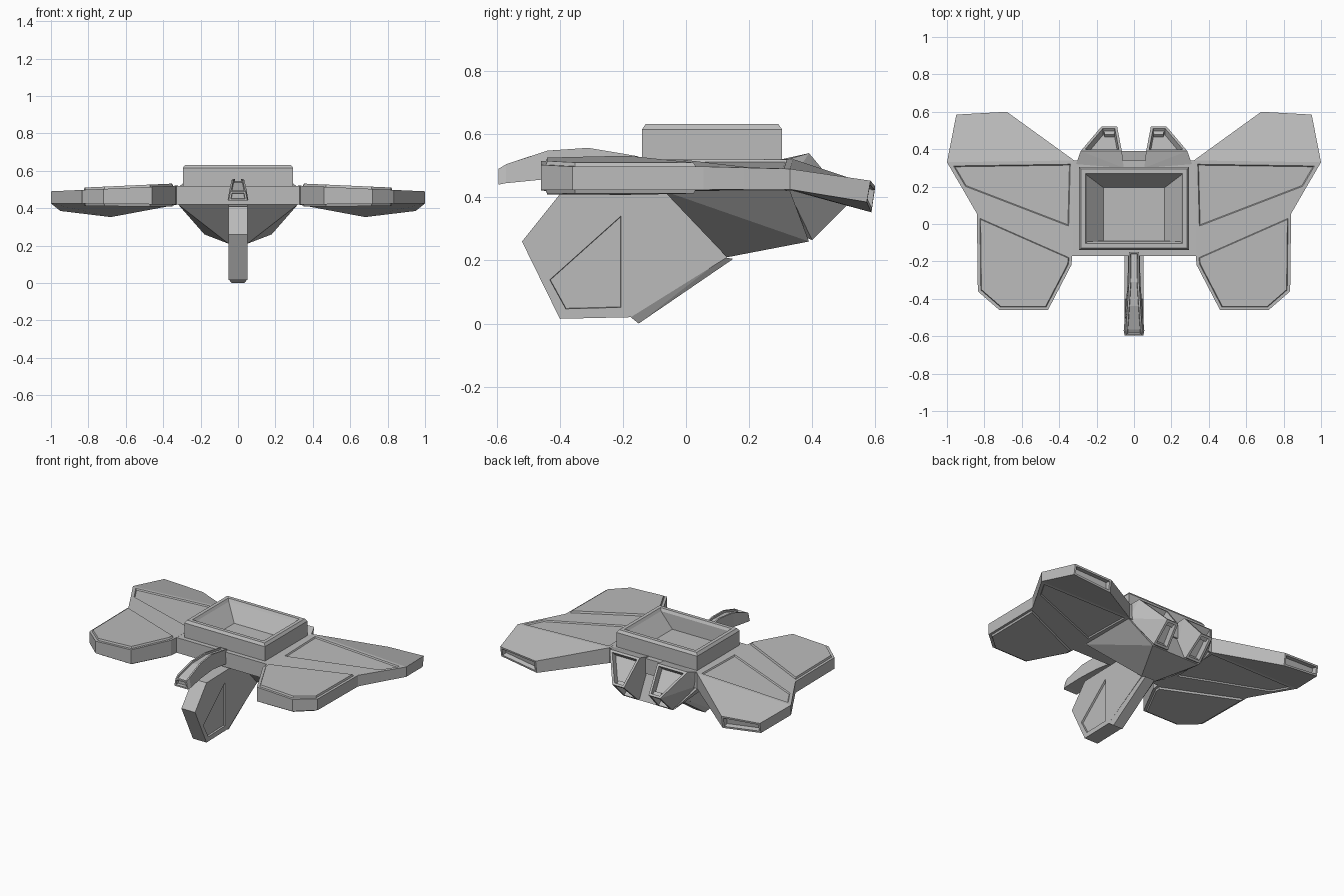
import bpy, bmesh
from mathutils import Vector

cube = bpy.data.objects.get("Cube")
if cube:
    bpy.data.objects.remove(cube, do_unlink=True)

grey = bpy.data.materials.new("hull_grey")
grey.use_nodes = True
COLOUR = (0.5, 0.5, 0.5, 1)
grey.diffuse_color = COLOUR
grey.node_tree.nodes["Principled BSDF"].inputs["Base Color"].default_value = COLOUR


def finish(name, bm, mirror=False):
    bmesh.ops.recalc_face_normals(bm, faces=bm.faces[:])
    mesh = bpy.data.meshes.new(name)
    bm.to_mesh(mesh)
    bm.free()
    mesh.materials.append(grey)
    obj = bpy.data.objects.new(name, mesh)
    bpy.context.scene.collection.objects.link(obj)
    if mirror:
        obj.modifiers.new("Mirror", 'MIRROR').use_clip = False
    return obj


def recess(bm, faces, width, depth):
    bmesh.ops.recalc_face_normals(bm, faces=bm.faces[:])
    bmesh.ops.inset_individual(bm, faces=faces, thickness=width * 0.8, use_even_offset=True)
    bmesh.ops.inset_individual(bm, faces=faces, thickness=width * 0.2, depth=depth, use_even_offset=True)


def panelled(name, points, faces, place, insets, mirror=False):
    """Two-sided plate: each named face appears on both sides, with sunk or raised panels."""
    bm = bmesh.new()
    panels = {}
    sides = []
    for side in (1, -1):
        v = {k: bm.verts.new(place(*p, side)) for k, p in points.items()}
        sides.append(v)
        for key in faces:
            face = bm.faces.new([v[c] for c in key])
            if key in insets:
                panels.setdefault(key, []).append(face)
    # walls along the edges used by only one face
    used = [(k[i - 1], k[i]) for k in faces for i in range(len(k))]
    a, b = sides
    rim = {}
    for p, q in used:
        if (q, p) not in used:
            rim[p + q] = bm.faces.new((a[p], a[q], b[q], b[p]))
    for key, (width, depth) in insets.items():
        recess(bm, panels.get(key) or [rim[key]], width, depth)
    return finish(name, bm, mirror)


def hull(name, points, mirror=False, pick=None, width=0.02, depth=-0.02):
    bm = bmesh.new()
    for p in points:
        bm.verts.new(p)
    res = bmesh.ops.convex_hull(bm, input=bm.verts[:])
    junk = [g for g in res["geom_interior"] if isinstance(g, bmesh.types.BMVert)]
    bmesh.ops.delete(bm, geom=junk, context='VERTS')
    bmesh.ops.dissolve_limit(bm, angle_limit=0.05, verts=bm.verts[:], edges=bm.edges[:])
    if pick:
        bm.normal_update()
        recess(bm, [f for f in bm.faces if pick(f.normal)], width, depth)
    return finish(name, bm, mirror)


def both(points):
    return [(s * x, y, z) for x, y, z in points for s in (1, -1)]


# Wings: drooping rear flap, sunk rear panel, plain strip, raised front panel
def wing_place(x, y, side):
    droop = max(0, y - 0.34) * (0.27 - 0.4 * max(0, x - 0.68))
    z = 0.52 - 0.045 * (x - 0.34) if side > 0 else 0.42 + 0.008 * (x - 0.34)
    return (x, y - (0.012 if side < 0 and y > 0.5 else 0), z - droop)


wing_points = dict(A=(0.32, 0.34), B=(0.68, 0.6), C=(0.95, 0.585), D=(1, 0.33), E=(0.915, 0.185),
                   F=(0.84, 0.055), G=(0.835, -0.36), H=(0.72, -0.46), I=(0.46, -0.46),
                   J=(0.335, -0.22), L=(0.33, -0.17), M=(0.33, -0.04))
panelled("wings", wing_points, ["DCBA", "AMED", "MLFE", "LJIHGF"], wing_place,
         {"AMED": (0.025, -0.008), "LJIHGF": (0.02, 0.012), "CB": (0.015, -0.03)}, True)

# Lower fin with a sunk panel on each side
fin_points = dict(a=(-0.4, 0.41), b=(-0.52, 0.26), c=(-0.4, 0.015), d=(-0.175, 0.02),
                  e=(0.13, 0.21), f=(0.1, 0.42), P=(-0.2, 0.355), Q=(-0.44, 0.14),
                  R=(-0.385, 0.04), S=(-0.2, 0.045))
panelled("lower_fin", fin_points, ["abQP", "bcRQ", "cdSR", "defPS", "faP", "PQRS"],
         lambda y, z, side: (side * 0.05, y, z), {"PQRS": (0.008, -0.012)})
hull("fin_keel", both([(0.05, -0.175, 0.02), (0.035, -0.15, 0), (0.05, 0.12, 0.21),
                       (0.035, 0.15, 0.205)]))

# Central deck and tapered belly
hull("deck", both([(0.335, y, z) for y in (-0.17, 0.34) for z in (0.42, 0.52)]))
hull("belly", both([(0.32, -0.07, 0.42), (0.32, 0.33, 0.42), (0.05, 0.13, 0.21),
                    (0.18, 0.39, 0.26), (0.05, 0.39, 0.26)]))

# Cockpit tub: stacked rectangles joined into one open basin
bm = bmesh.new()
levels = [(0.295, -0.14, 0.305, 0.45), (0.295, -0.14, 0.305, 0.615), (0.283, -0.128, 0.293, 0.632),
          (0.26, -0.105, 0.27, 0.632), (0.25, -0.095, 0.26, 0.615), (0.145, -0.09, 0.18, 0.5)]
rings = [[bm.verts.new(p) for p in ((-w, y0, z), (w, y0, z), (w, y1, z), (-w, y1, z))]
         for w, y0, y1, z in levels]
for low, high in zip(rings, rings[1:]):
    for i in range(4):
        bm.faces.new((low[i - 1], low[i], high[i], high[i - 1]))
bm.faces.new(rings[0])
bm.faces.new(rings[-1])
finish("cockpit_tub", bm)

# Twin rear nozzles with openings facing up-back and down-back
hull("nozzles", [(0.055, 0.3, 0.52), (0.31, 0.32, 0.52), (0.065, 0.39, 0.54), (0.285, 0.39, 0.54),
                 (0.09, 0.52, 0.385), (0.175, 0.52, 0.385), (0.07, 0.4, 0.265), (0.18, 0.4, 0.265),
                 (0.055, 0.3, 0.3), (0.31, 0.32, 0.43)],
     True, lambda n: n.y > 0.5 and abs(n.x) < 0.2, 0.018, -0.04)

# Curved neck with a channel along the top and a hollow tip
bm = bmesh.new()
sections = [(-0.15, 0.53, 0.44, 0.032), (-0.31, 0.557, 0.46, 0.034), (-0.44, 0.548, 0.458, 0.044),
            (-0.57, 0.505, 0.445, 0.055), (-0.595, 0.49, 0.44, 0.05)]
rings = [[bm.verts.new(p) for p in ((-w, y, bot), (w, y, bot), (w * 0.8, y, top), (-w * 0.8, y, top))]
         for y, top, bot, w in sections]
for near, far in zip(rings, rings[1:]):
    for i in range(4):
        bm.faces.new((near[i - 1], near[i], far[i], far[i - 1]))
bm.faces.new(rings[0])
tip = bm.faces.new(rings[-1])
bmesh.ops.recalc_face_normals(bm, faces=bm.faces[:])
channel = [f for f in bm.faces if f.normal.z > 0.8]
bmesh.ops.inset_region(bm, faces=channel, thickness=0.01)
bmesh.ops.inset_region(bm, faces=channel, thickness=0.002, depth=-0.012)
recess(bm, [tip], 0.012, -0.02)
finish("neck", bm)
